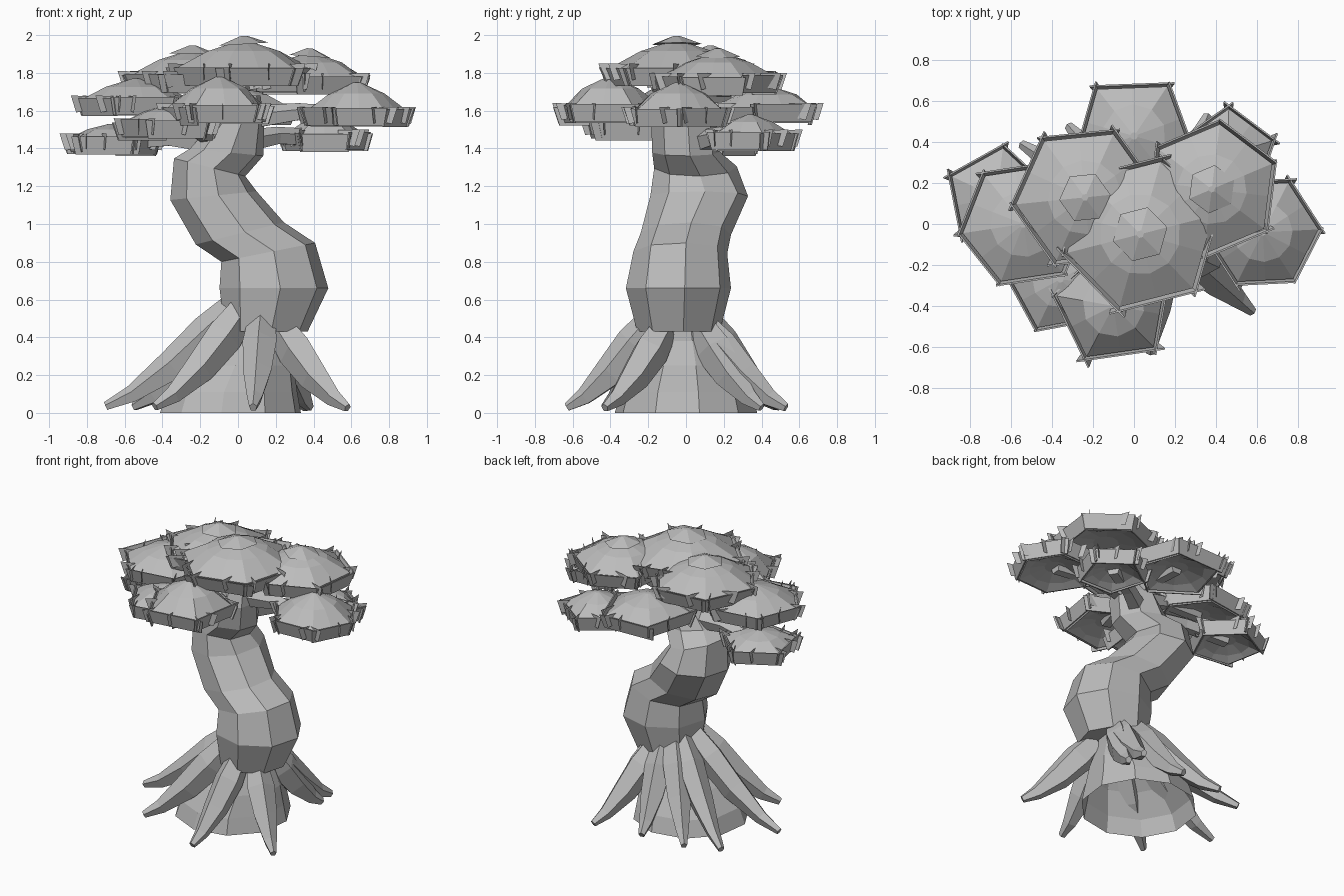
import bpy, bmesh, math, random
from mathutils import Vector, Matrix

if "Cube" in bpy.data.objects:
    bpy.data.objects.remove(bpy.data.objects["Cube"])

random.seed(4)
mat = bpy.data.materials.new("plain grey")
mat.diffuse_color = (0.5, 0.5, 0.5, 1)
mat.use_nodes = True
mat.node_tree.nodes["Principled BSDF"].inputs["Base Color"].default_value = mat.diffuse_color


def finish(bm, name):
    bmesh.ops.recalc_face_normals(bm, faces=bm.faces)
    me = bpy.data.meshes.new(name)
    bm.to_mesh(me)
    bm.free()
    ob = bpy.data.objects.new(name, me)
    bpy.context.collection.objects.link(ob)
    me.materials.append(mat)
    return ob


def skin(bm, rings, capped=True):
    """Bridge equal rings of points into a tube."""
    vs = [[bm.verts.new(p) for p in r] for r in rings]
    n = len(vs[0])
    for a, b in zip(vs, vs[1:]):
        for i in range(n):
            j = (i + 1) % n
            bm.faces.new((a[i], a[j], b[j], b[i]))
    if capped:
        bm.faces.new(vs[0][::-1])
        bm.faces.new(vs[-1])


def tube(name, pts, radii, sides, tall=1.0):
    """Tapered tube along a path, each ring square to the path."""
    pts = [Vector(p) for p in pts]
    bm = bmesh.new()
    rings = []
    for k, (p, r) in enumerate(zip(pts, radii)):
        d = (pts[min(k + 1, len(pts) - 1)] - pts[max(k - 1, 0)]).normalized()
        side = d.cross(Vector((0, 0, 1))).normalized()
        up = side.cross(d)
        rings.append([p + side * r * math.cos(a) + up * r * tall * math.sin(a)
                      for a in (math.tau * (i + .25) / sides for i in range(sides))])
    skin(bm, rings)
    return finish(bm, name)


# trunk: S-shaped, rings as (x, y, z, rx, ry, tilt in x)
trunk = [(.15, -.04, .43, .22, .22, 0),
         (.19, -.04, .66, .29, .28, 0), (.16, -.03, .85, .25, .25, .2),
         (.01, 0, .95, .235, .24, .25), (-.13, .07, 1.15, .23, .26, .1),
         (-.15, .05, 1.30, .19, .22, -.25), (-.06, 0, 1.38, .195, .18, -.1),
         (0, -.01, 1.53, .14, .175, 0), (.02, -.02, 1.68, .10, .10, 0)]
bm = bmesh.new()
skin(bm, [[(x + rx * math.cos(a), y + ry * math.sin(a), z + rx * t * math.cos(a))
           for a in (math.tau * (i + .15) / 8 for i in range(8))]
          for x, y, z, rx, ry, t in trunk])
finish(bm, "trunk")

# root mound under the trunk, open below
bm = bmesh.new()
skin(bm, [[(x + r * math.cos(a), r * math.sin(a), z)
           for a in (math.tau * (i + .3) / 10 for i in range(10))]
          for x, r, z in ((-.04, .38, 0), (-.03, .35, .11), (.02, .28, .25), (.08, .18, .38),
                          (.12, .14, .45))], False)
finish(bm, "root_mound")

# roots, given by the tip on the ground
tips = [(.08, -.63), (.58, -.43), (.38, .40), (.36, .53), (.0, .5), (-.32, .48),
        (-.55, .39), (-.70, -.05), (-.44, -.43)]
for n, (tx, ty) in enumerate(tips):
    u = Vector((tx - .09, ty + .03, 0)).normalized()
    s = Vector((.13, -.04, 0)) + u * .13
    e = Vector((tx, ty, 0))
    h = .50 - .10 * tx
    pts = [s + Vector((0, 0, h))]
    for f, z in ((.22, .74), (.5, .43), (.8, .17), (1, .06)):
        pts.append(s.lerp(e, f) + Vector((0, 0, z * h)))
    tube(f"root_{n + 1}", pts, (.075, .095, .08, .045, .022), 5, 1.1)


def pad(n, x, y, zlow, ztop, r, S, spin, capped):
    """Umbrella of leaves: faceted dome, sloped rim, hollow underside, rim cards."""
    zr = zlow + .085
    h = ztop - zr
    c = Vector((x, y, 0))
    flat = math.cos(math.pi / S)

    def ring(rad, z, k=1, mid=1.0):
        return [c + Vector((math.cos(a), math.sin(a), 0)) * rad * (mid if i % k else 1)
                + Vector((0, 0, z))
                for i, a in ((i, math.tau * i / (S * k) + spin) for i in range(S * k))]
    bm = bmesh.new()
    skin(bm, [ring(r * .25, zr - .03, 2), ring(r * .6, zlow + .03, 2),
              ring(r * .88, zlow + .005, 2, flat), ring(r * .97, zr, 2, flat),
              ring(r * .52, zr + h * .62, 2), ring(r * .06, ztop, 2)])
    finish(bm, f"leaf_pad_{n}")
    # overlapping cards round the rim
    bm = bmesh.new()
    top, low = ring(r * 1.02, zr + .01), ring(r * .91, zlow)
    up = Vector((0, 0, 1))
    for i in range(S):
        j = (i + 1) % S
        over = random.uniform(.02, .14)
        lift = up * random.uniform(-.012, .012)
        e, f = (top[j] - top[i]) * over, (low[j] - low[i]) * over
        out = (top[i] + top[j]) / 2 - c
        out.z = 0
        out = out.normalized() * .008
        q = [top[i] - e, top[j] + e, low[j] + f, low[i] - f]
        front = [bm.verts.new(p + lift + out) for p in q]
        back = [bm.verts.new(p + lift) for p in q]
        bm.faces.new(front)
        bm.faces.new(back[::-1])
        for k in range(4):
            bm.faces.new((front[k], back[k], back[k - 3], front[k - 3]))
        # loose leaf cards standing across the rim
        for t in (random.uniform(0, .15), random.uniform(.3, .8)):
            m = top[i].lerp(top[j], t)
            rad = Vector((m.x - x, m.y - y, 0)).normalized()
            rad = Matrix.Rotation(random.uniform(-.8, .8), 3, 'Z') @ rad
            bm.faces.new([bm.verts.new(p) for p in
                          (m - rad * .07 + up * .012, m + rad * .05 + up * .015,
                           m + rad * .02 - up * .075, m - rad * .06 - up * .06)])
    finish(bm, f"leaf_cards_{n}")
    # tilted, tent-like top leaf
    if capped:
        bm = bmesh.new()
        t = random.uniform(-.08, .08)
        skin(bm, [[p + up * (p.x - x) * t for p in g]
                  for g in (ring(r * .36, ztop - .018), ring(r * .05, ztop + .025))], True)
        finish(bm, f"top_leaf_{n}")


# pads as (x, y, rim bottom, top, radius, sides, turn, top leaf)
pads = [(.03, -.05, 1.74, 1.97, .38, 6, .25, 1), (-.24, .13, 1.70, 1.92, .35, 6, .1, 1),
        (.38, .17, 1.69, 1.905, .33, 6, .4, 1), (0, .43, 1.53, 1.73, .30, 5, .98, 0),
        (.63, -.04, 1.51, 1.75, .28, 6, .05, 0), (-.54, 0, 1.57, 1.77, .31, 6, .15, 0),
        (-.10, -.40, 1.53, 1.78, .29, 5, -.8, 0), (-.67, .13, 1.37, 1.53, .25, 5, 1.45, 0),
        (-.36, -.27, 1.45, 1.63, .27, 5, .5, 0), (.46, .34, 1.39, 1.58, .23, 5, .3, 0)]
for n, p in enumerate(pads):
    pad(n + 1, *p)
    # branch from the trunk top to the pad's underside
    if n > 2:
        high = p[2] > 1.48
        s = Vector((0, 0, 1.55)) if high else Vector((-.05, .02, 1.42))
        e = Vector((p[0], p[1], p[2] + .06))
        m = s.lerp(e, .5) + Vector((0, 0, .03))
        tube(f"branch_{n}", [s, m, e], (.07, .05, .05), 5)
